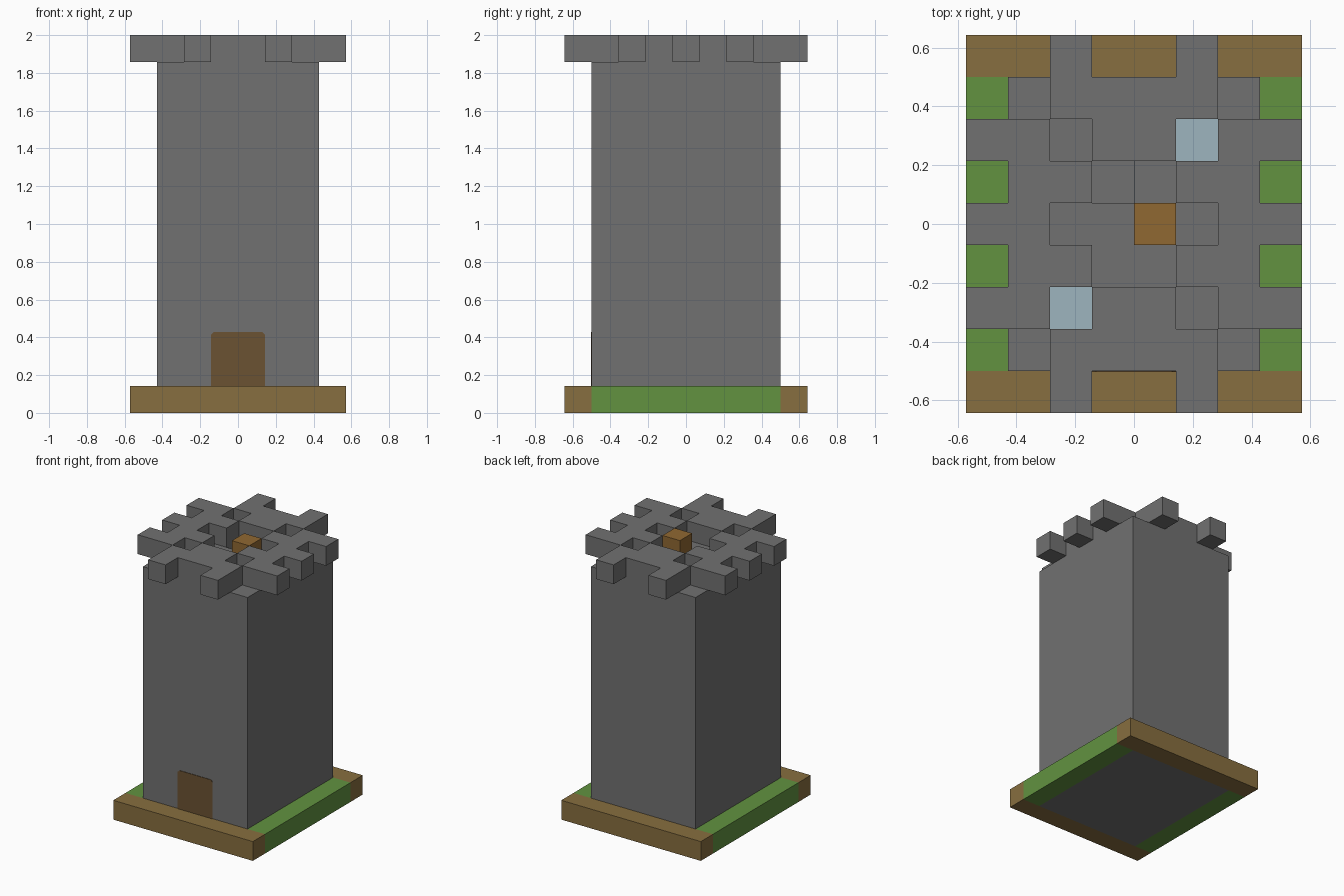
import bpy
import bmesh

cube = bpy.data.objects.get("Cube")
if cube:
    bpy.data.objects.remove(cube, do_unlink=True)

U = 1 / 7  # one block
W, D = 8, 9  # footprint in blocks


def material(name, rgb):
    m = bpy.data.materials.new(name)
    m.use_nodes = True
    m.diffuse_color = (*rgb, 1)
    m.node_tree.nodes["Principled BSDF"].inputs["Base Color"].default_value = (*rgb, 1)
    return m


stone = material("stone_grey", (0.165, 0.165, 0.165))
earth = material("earth_brown", (0.242, 0.156, 0.05))
grass = material("grass_green", (0.122, 0.288, 0.051))
wood = material("door_brown", (0.147, 0.084, 0.032))
amber = material("amber_brown", (0.279, 0.138, 0.032))
glass = material("pale_blue", (0.337, 0.462, 0.521))


def finish(name, bm, mat):
    mesh = bpy.data.meshes.new(name)
    bm.to_mesh(mesh)
    bm.free()
    mesh.materials.append(mat)
    obj = bpy.data.objects.new(name, mesh)
    bpy.context.collection.objects.link(obj)
    return obj


def slab(name, cells, z0, z1, mat):
    """Extrude a set of (column, row) grid cells between two heights."""
    bm = bmesh.new()
    for c, r in cells:
        x, y = c - W / 2, D / 2 - r
        corners = [(x, y - 1), (x + 1, y - 1), (x + 1, y), (x, y)]
        bm.faces.new([bm.verts.new((a * U, b * U, z0 * U)) for a, b in corners])
    bmesh.ops.remove_doubles(bm, verts=bm.verts, dist=0.001)
    obj = finish(name, bm, mat)
    mod = obj.modifiers.new("height", 'SOLIDIFY')
    mod.thickness = (z1 - z0) * U
    mod.offset = 1
    return obj


def box(name, x0, x1, y0, y1, z0, z1, mat):
    bm = bmesh.new()
    bmesh.ops.create_cube(bm, size=1)
    for v in bm.verts:
        v.co.x = (x1 if v.co.x > 0 else x0) * U
        v.co.y = (y1 if v.co.y > 0 else y0) * U
        v.co.z = (z1 if v.co.z > 0 else z0) * U
    return finish(name, bm, mat)


# Battlement plan, back row first: # merlon, w window, a amber block, s shaft
plan = [
    "..#..#..",
    "..####..",
    "##.##w##",
    ".##s.##.",
    "##..a.##",
    ".##..##.",
    "##w##.##",
    "..####..",
    "..#..#..",
]


def marked(ch):
    return [(c, r) for r, row in enumerate(plan) for c, k in enumerate(row) if k == ch]


# Ground border
for side, s in (("front", -1), ("back", 1)):
    box(side + "_earth_border", -4, 4, *sorted((s * 3.5, s * 4.5)), 0, 1, earth)
for side, s in (("left", 1), ("right", -1)):
    box(side + "_grass_border", *sorted((s * 3, s * 4)), -3.5, 3.5, 0, 1, grass)

# Tower body with a small shaft in its roof
shaft = marked("s")
slab("tower_body", [(c, r) for r in range(1, 8) for c in range(1, 7)
                    if (c, r) not in shaft], 0, 13, stone)
slab("shaft_floor", shaft, 0, 12, stone)

# Crown, block and roof windows
slab("battlements", marked("#"), 13, 14, stone)
slab("amber_block", marked("a"), 13, 14, amber)
slab("roof_windows", marked("w"), 13, 13.03, glass)

# Door plate with clipped upper corners
bm = bmesh.new()
outline = [(-1, 1), (1, 1), (1, 2.9), (0.9, 3), (-0.9, 3), (-1, 2.9)]
bm.faces.new([bm.verts.new((x * U, -3.5 * U, z * U)) for x, z in outline])
door = finish("door", bm, wood)
mod = door.modifiers.new("thickness", 'SOLIDIFY')
mod.thickness = 0.004
mod.offset = 1
